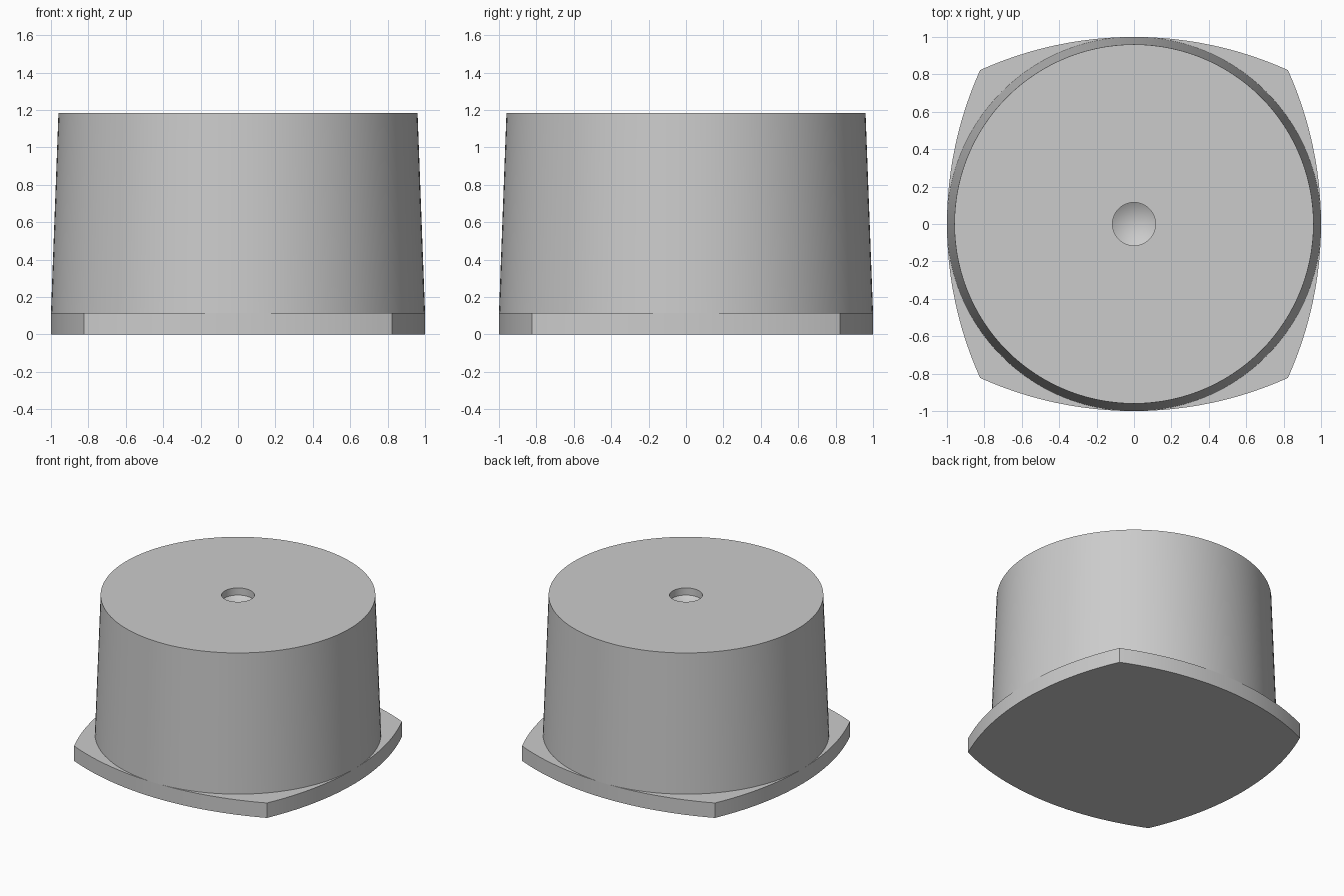
import bpy, bmesh, math

cube = bpy.data.objects.get("Cube")
if cube:
    bpy.data.objects.remove(cube, do_unlink=True)

grey = bpy.data.materials.new("plain grey")
grey.use_nodes = True
grey.diffuse_color = (0.6, 0.6, 0.6, 1)
grey.node_tree.nodes["Principled BSDF"].inputs["Base Color"].default_value = grey.diffuse_color

PLATE_TOP, TOP = 0.115, 1.185
SEGMENTS = 120


def finish(name, bm):
    bmesh.ops.recalc_face_normals(bm, faces=bm.faces)
    mesh = bpy.data.meshes.new(name)
    bm.to_mesh(mesh)
    bm.free()
    mesh.materials.append(grey)
    obj = bpy.data.objects.new(name, mesh)
    bpy.context.collection.objects.link(obj)
    bpy.ops.object.select_all(action="DESELECT")
    obj.select_set(True)
    bpy.context.view_layer.objects.active = obj
    bpy.ops.object.shade_smooth_by_angle(angle=math.radians(20))
    return obj


# Base plate: a square whose four sides are arcs of radius 2
bm = bmesh.new()
corner = (math.sqrt(7) - 1) / 2
half = math.asin(corner / 2)
steps = 24
outline = []
for side in range(4):
    turn = side * math.pi / 2
    for i in range(steps):
        a = half * (2 * i / steps - 1)
        x, y = 2 * math.cos(a) - 1, 2 * math.sin(a)
        outline.append(bm.verts.new((x * math.cos(turn) - y * math.sin(turn),
                                     x * math.sin(turn) + y * math.cos(turn), 0)))
base = bm.faces.new(outline)
top = bmesh.ops.extrude_face_region(bm, geom=[base], use_keep_orig=True)["geom"]
bmesh.ops.translate(bm, vec=(0, 0, PLATE_TOP),
                    verts=[v for v in top if isinstance(v, bmesh.types.BMVert)])
finish("base_plate", bm)

# Tapered body with a drilled, cone-bottomed hole, spun from one profile
profile = [(1.0, PLATE_TOP), (0.96, TOP), (0.115, TOP),
           (0.115, TOP - 0.055), (0, TOP - 0.125)]
bm = bmesh.new()
points = [bm.verts.new((r, 0, z)) for r, z in profile]
edges = [bm.edges.new(pair) for pair in zip(points, points[1:])]
bmesh.ops.spin(bm, geom=points + edges, cent=(0, 0, 0), axis=(0, 0, 1),
               angle=math.tau, steps=SEGMENTS, use_duplicate=False)
bmesh.ops.remove_doubles(bm, verts=bm.verts, dist=0.0005)
# Close the underside, where it rests on the plate
bmesh.ops.holes_fill(bm, edges=[e for e in bm.edges if e.is_boundary], sides=0)
finish("tapered_body", bm)
